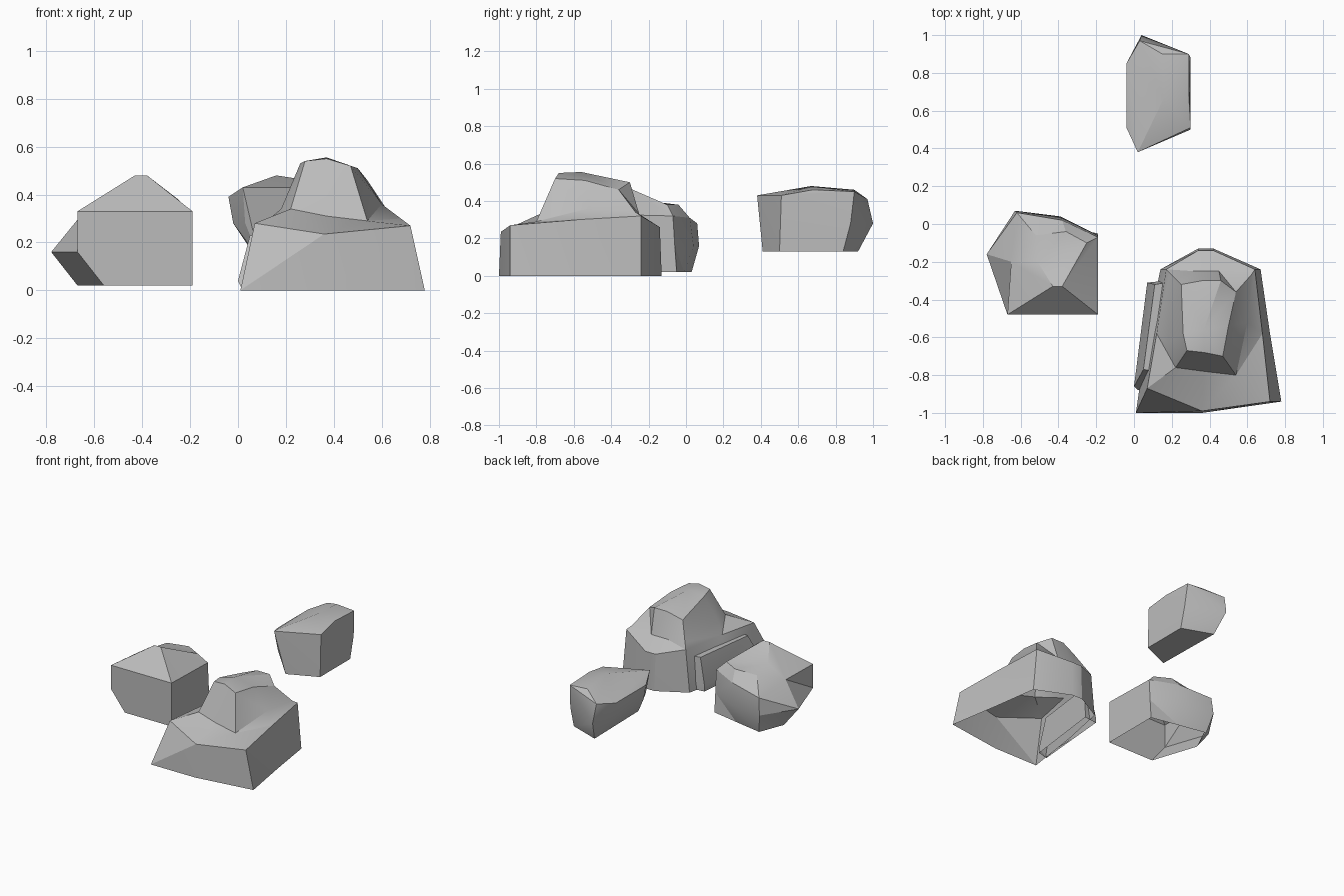
import bpy
import bmesh
import math
from mathutils import Vector

default_cube = bpy.data.objects.get("Cube")
if default_cube:
    bpy.data.objects.remove(default_cube, do_unlink=True)

# One plain stone material shared by every rock
stone = bpy.data.materials.new("stone_grey")
stone.use_nodes = True
stone_colour = (0.5, 0.5, 0.5, 1)
stone.diffuse_color = stone_colour
stone.node_tree.nodes["Principled BSDF"].inputs["Base Color"].default_value = stone_colour


def to_units(point):
    """Outlines are written in hundredths of a unit."""
    return Vector(point) / 100


def finish_rock(name, bm):
    """Turn a bmesh into a faceted stone object with soft shallow creases."""
    bmesh.ops.recalc_face_normals(bm, faces=bm.faces)
    mesh = bpy.data.meshes.new(name)
    bm.to_mesh(mesh)
    bm.free()
    mesh.materials.append(stone)
    rock = bpy.data.objects.new(name, mesh)
    bpy.context.collection.objects.link(rock)
    bpy.ops.object.select_all(action="DESELECT")
    rock.select_set(True)
    bpy.context.view_layer.objects.active = rock
    bpy.ops.object.shade_smooth_by_angle(angle=math.radians(25))
    return rock


def loft_rock(name, rings, peak=None):
    """Skin matching outlines from the ground up; the underside stays open."""
    bm = bmesh.new()
    loops = [[bm.verts.new(to_units(p)) for p in ring] for ring in rings]
    for lower, upper in zip(loops, loops[1:]):
        count = len(lower)
        for i in range(count):
            j = (i + 1) % count
            bm.faces.new((lower[i], lower[j], upper[j], upper[i]))
    crown = loops[-1]
    if peak:
        tip = bm.verts.new(to_units(peak))
        for i, vert in enumerate(crown):
            bm.faces.new((vert, crown[(i + 1) % len(crown)], tip))
    else:
        bm.faces.new(crown)
    bmesh.ops.triangulate(bm, faces=bm.faces, quad_method="SHORT_EDGE")
    return finish_rock(name, bm)


def hull_rock(name, points):
    """Closed boulder wrapped tightly around its corner points."""
    bm = bmesh.new()
    for point in points:
        bm.verts.new(to_units(point))
    result = bmesh.ops.convex_hull(bm, input=bm.verts)
    spare = set(result["geom_interior"]) | set(result["geom_unused"])
    spare_verts = [v for v in spare if isinstance(v, bmesh.types.BMVert)]
    bmesh.ops.delete(bm, geom=spare_verts, context="VERTS")
    return finish_rock(name, bm)


def level(height, outline):
    """Flat outline at one height."""
    return [(x, y, height) for x, y in outline]


# Large two-tier rock: broad base, sloping shoulder, rounded crown
ground = level(0, [(1, -100), (36, -100), (78, -94), (72, -58), (67, -24),
                   (42, -13), (34, -13), (14, -24), (7, -58)])
shoulder = [(7, -87, 28), (36, -99, 23.5), (72, -94, 27), (68, -58, 30), (64, -24, 32),
            (42, -14, 26), (34, -14, 26), (17, -24, 30), (12, -58, 29)]
crown_foot = [(22, -76, 34), (37, -78, 31), (54, -80, 29), (60, -52, 36), (62, -27, 34),
              (45, -25, 33), (32, -25, 33), (19, -26, 34), (18, -63, 34)]
crown_rim = [(28, -67, 54), (37, -68, 55), (47, -70, 52), (50, -54, 51), (54, -36, 46),
             (46, -30, 50), (36, -30, 50), (25, -32, 46), (26, -58, 53)]
loft_rock("large_rock", [ground, shoulder, crown_foot, crown_rim], peak=(37, -56, 55.5))

# Thin ledge leaning on the side of the large rock
ledge_foot = level(0, [(2, -88), (10, -86), (17, -30), (7, -31)])
ledge_waist = level(4, [(0, -86), (10, -86), (17, -30), (7, -31)])
ledge_top = level(23, [(5, -77), (11, -78), (17, -31), (11, -32)])
loft_rock("side_ledge", [ledge_foot, ledge_waist, ledge_top])

# Medium rock: flat front, bulging side, off-centre ridge
foot = level(2, [(-56, -48), (-19, -48), (-19, -5), (-39, -1), (-60, 3), (-67, -15)])
belly = level(16, [(-67, -48), (-19, -48), (-19, -6), (-39, 4), (-63, 7), (-78, -16)])
brow = [(-67, -48, 33), (-19, -48, 33), (-19, -7, 32),
        (-38, 2, 31), (-62, 6, 28), (-65, -20, 32)]
ridge = [(-43, -33, 48), (-38, -33, 48), (-25, -10, 38),
         (-36, -4, 38), (-52, -6, 37), (-51, -20, 40)]
loft_rock("medium_rock", [foot, belly, brow, ridge])

# Small boulder: tapered underside, straight sides, gently peaked top
underside = level(13, [(9, 41), (30, 50), (30, 84), (8, 92)])
waist = level(28, [(3, 41), (30, 51), (30, 88), (4, 100), (-2, 85), (-2, 51)])
rim = [(2, 38, 43), (30, 51, 43), (29, 90, 45), (3, 97, 41), (-4, 85, 39), (-4, 51, 39)]
summit = [(16, 67, 48), (29, 68, 46), (15, 90, 46)]
hull_rock("small_rock", underside + waist + rim + summit)
